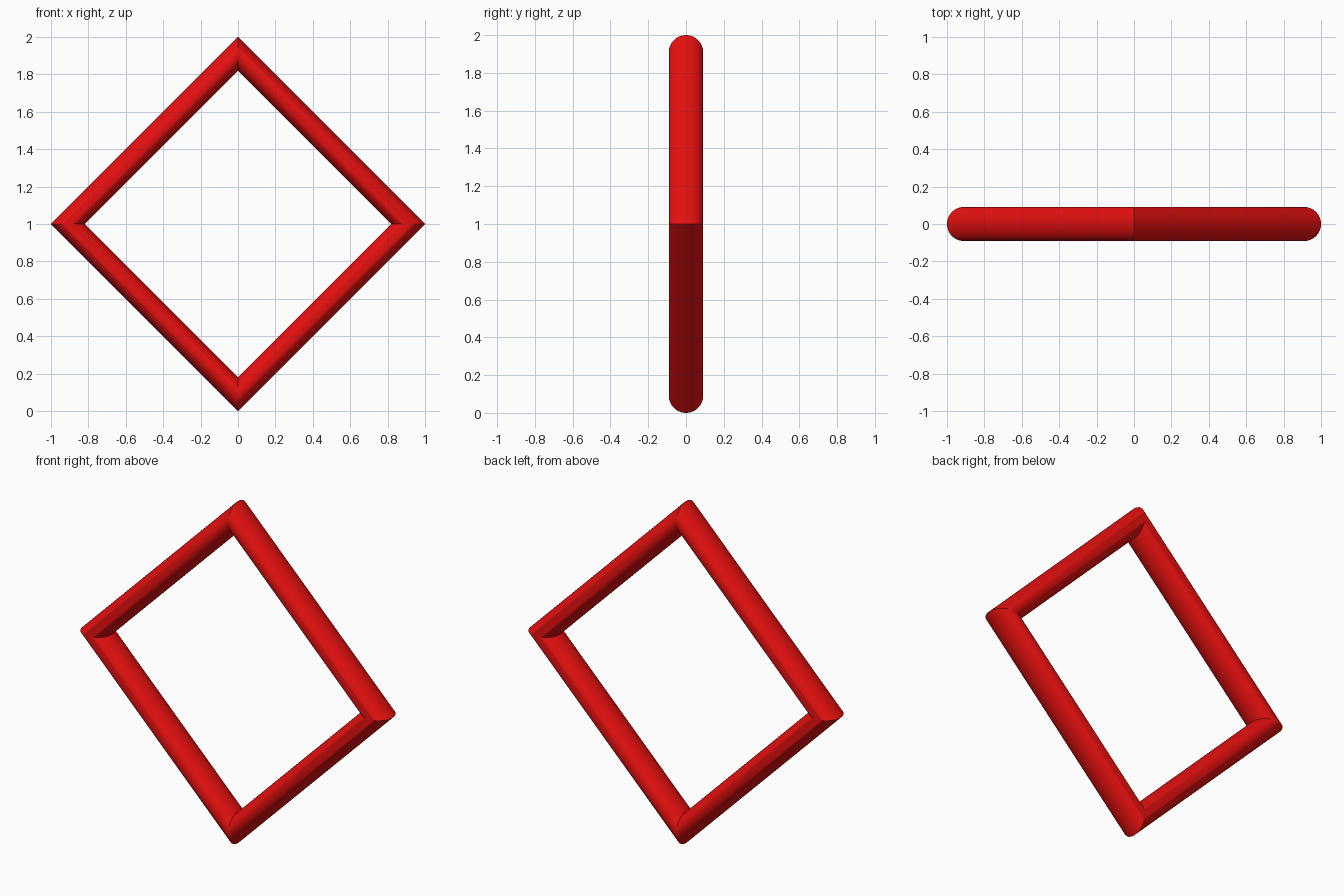
import bpy
from math import radians

if "Cube" in bpy.data.objects:
    bpy.data.objects.remove(bpy.data.objects["Cube"])

# Diamond frame: four-segment ring of round tube, standing upright on one corner
bpy.ops.mesh.primitive_torus_add(
    major_segments=4, minor_segments=64,
    major_radius=1 / 1.1, minor_radius=0.1 / 1.1,
    location=(0, 0, 1), rotation=(radians(90), 0, 0))
frame = bpy.context.object
frame.name = "diamond_frame"
bpy.ops.object.transform_apply(location=False, rotation=True, scale=True)

# Round tube is smooth, mitred corners stay sharp
bpy.ops.object.shade_smooth_by_angle(angle=radians(30))

# Red finish
red = bpy.data.materials.new("red")
red.diffuse_color = (0.8, 0.005, 0.005, 1)
red.use_nodes = True
red.node_tree.nodes["Principled BSDF"].inputs["Base Color"].default_value = red.diffuse_color
frame.data.materials.append(red)
